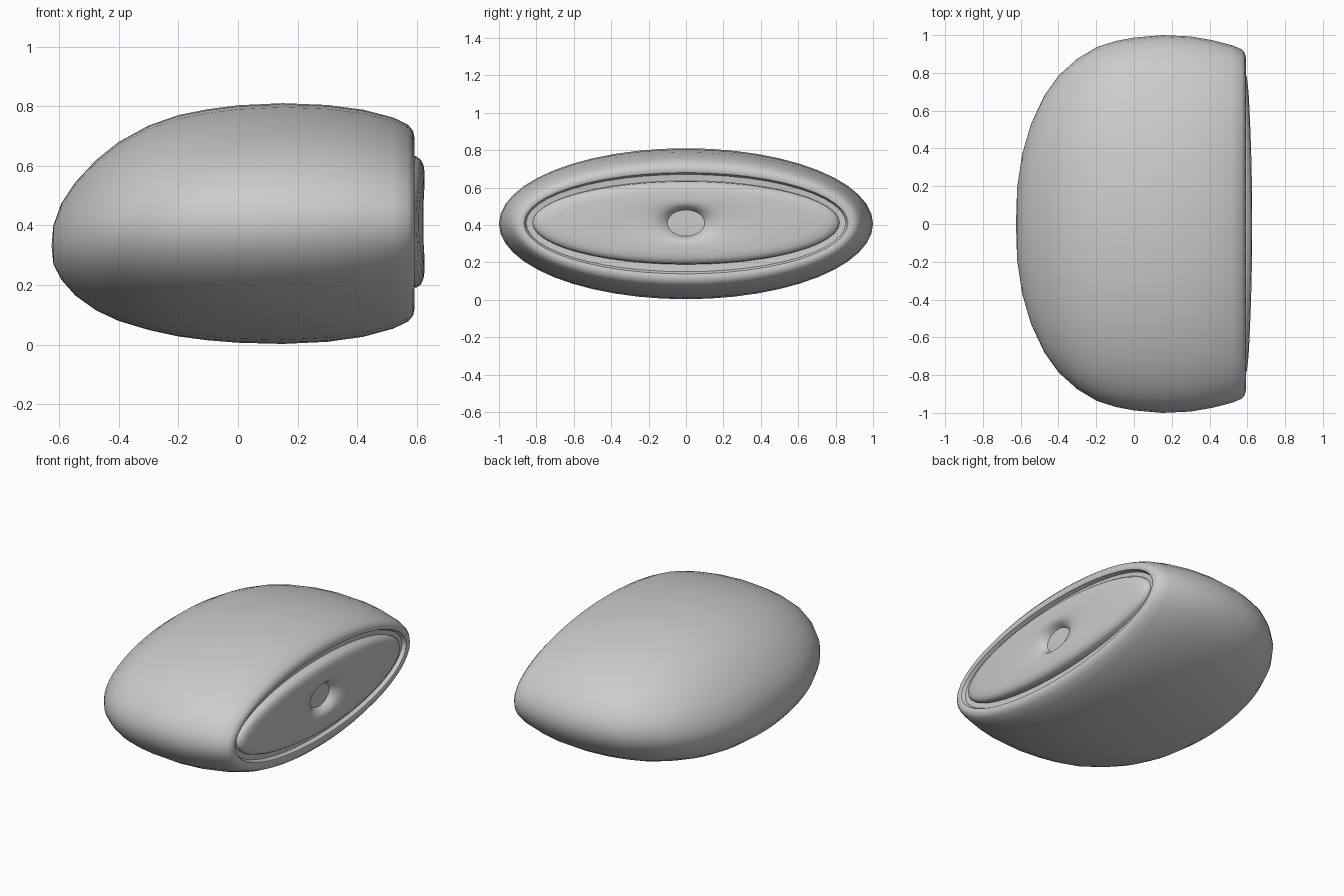
import bpy, bmesh, math

SEG = 48


def loft(name, rings, bow=0.0, cap_start=False, tip=None, angle=40):
    """Skin elliptical rings (x, half_width, z_low, z_high) along x."""
    bm = bmesh.new()
    loops = []
    for x, w, lo, hi in rings:
        c, h = (lo + hi) / 2, (hi - lo) / 2
        loop = []
        for i in range(SEG):
            a = 2 * math.pi * i / SEG
            y = w * math.cos(a)
            loop.append(bm.verts.new((x - bow * y * y, y, c + h * math.sin(a))))
        loops.append(loop)
    for p, q in zip(loops, loops[1:]):
        for i in range(SEG):
            j = (i + 1) % SEG
            bm.faces.new((p[i], p[j], q[j], q[i]))
    if tip:
        v = bm.verts.new(tip)
        for i in range(SEG):
            bm.faces.new((v, loops[0][(i + 1) % SEG], loops[0][i]))
    if cap_start:
        bm.faces.new(loops[0])
    bm.faces.new(loops[-1])
    bmesh.ops.recalc_face_normals(bm, faces=bm.faces)
    me = bpy.data.meshes.new(name)
    bm.to_mesh(me)
    bm.free()
    ob = bpy.data.objects.new(name, me)
    bpy.context.collection.objects.link(ob)
    bpy.ops.object.select_all(action='DESELECT')
    ob.select_set(True)
    bpy.context.view_layer.objects.active = ob
    bpy.ops.object.shade_smooth_by_angle(angle=math.radians(angle))
    return ob


# rounded shell, from the blunt nose to the recessed rim
loft("shell", [
    (-0.619, 0.19, 0.27, 0.40),
    (-0.592, 0.37, 0.218, 0.475),
    (-0.545, 0.53, 0.165, 0.545),
    (-0.475, 0.68, 0.115, 0.62),
    (-0.40, 0.785, 0.08, 0.68),
    (-0.30, 0.875, 0.05, 0.735),
    (-0.20, 0.935, 0.028, 0.77),
    (-0.10, 0.968, 0.015, 0.79),
    (0.0, 0.987, 0.007, 0.803),
    (0.15, 1.0, 0.003, 0.81),
    (0.30, 0.993, 0.010, 0.804),
    (0.42, 0.972, 0.027, 0.788),
    (0.52, 0.946, 0.054, 0.762),
    (0.57, 0.925, 0.078, 0.738),
    (0.587, 0.905, 0.098, 0.717),
    (0.592, 0.88, 0.122, 0.693),
    (0.587, 0.866, 0.138, 0.68),
    (0.565, 0.855, 0.150, 0.67),
    (0.56, 0.80, 0.19, 0.63),
], tip=(-0.625, 0, 0.333))

# bowed face panel with a central dimple
loft("face_panel", [
    (0.55, 0.825, 0.188, 0.637),
    (0.598, 0.82, 0.192, 0.632),
    (0.613, 0.805, 0.202, 0.620),
    (0.622, 0.77, 0.222, 0.602),
    (0.626, 0.70, 0.250, 0.575),
    (0.626, 0.45, 0.290, 0.535),
    (0.624, 0.26, 0.305, 0.518),
    (0.617, 0.18, 0.318, 0.504),
    (0.603, 0.13, 0.329, 0.492),
    (0.575, 0.10, 0.340, 0.480),
], bow=0.04, cap_start=True)
